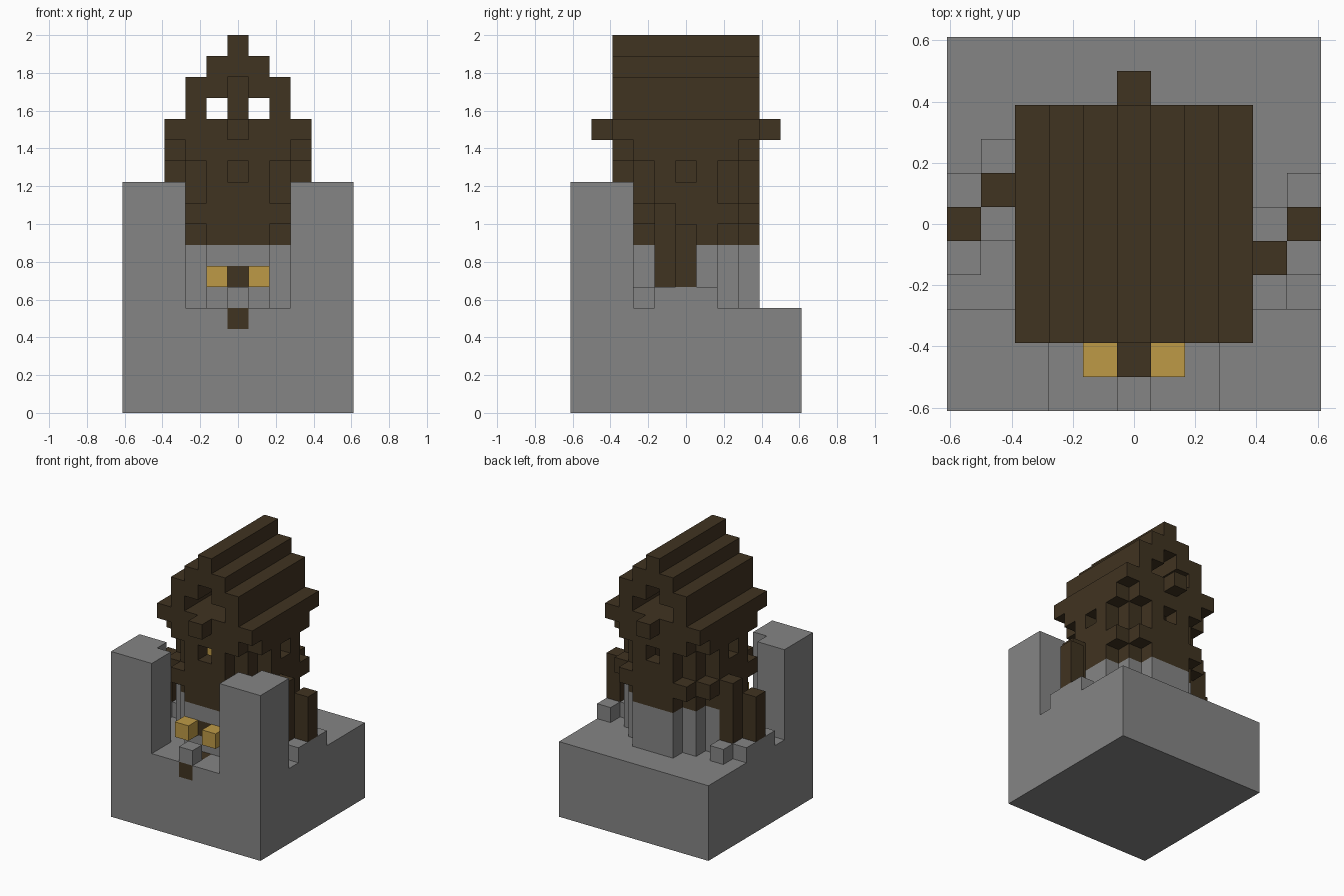
import bpy
import bmesh
from itertools import product
from mathutils import Vector

cube = bpy.data.objects.get("Cube")
if cube:
    bpy.data.objects.remove(cube, do_unlink=True)

UNIT = 1 / 9  # edge of one block


def material(name, colour):
    m = bpy.data.materials.new(name)
    m.use_nodes = True
    m.diffuse_color = (*colour, 1)
    bsdf = next(n for n in m.node_tree.nodes if n.type == 'BSDF_PRINCIPLED')
    bsdf.inputs["Base Color"].default_value = (*colour, 1)
    bsdf.inputs["Roughness"].default_value = 0.9
    return m


STONE = material("grey stone", (0.235, 0.235, 0.235))
WOOD = material("dark brown wood", (0.051, 0.033, 0.015))
GLOW = material("amber lantern", (0.515, 0.323, 0.061))


def box(x0, x1, y0, y1, z0, z1):
    """Block cells in an inclusive range."""
    return set(product(range(x0, x1 + 1), range(y0, y1 + 1), range(z0, z1 + 1)))


def column(x, y, z0, z1):
    return box(x, x, y, y, z0, z1)


def ring(z, reach):
    """One course of the seven-wide wall; reach sets how far the corners fill."""
    cells = set()
    for x, y, _ in box(-3, 3, -3, 3, z, z):
        a, b = abs(x), abs(y)
        if (max(a, b) == 3 and min(a, b) <= reach) or (reach == 1 and a == b == 2):
            cells.add((x, y, z))
    return cells


parts = {}

# Ground block with a sunken wooden path at the front
path = box(0, 0, -5, -4, 4, 4)
parts["path"] = (path, WOOD)
parts["ground"] = (box(-5, 5, -5, 5, 0, 4) - path, STONE)
parts["front_step"] = (column(0, -5, 5, 5), STONE)

# Front corner pillars, inner corner cut away
for s, side in ((1, "left"), (-1, "right")):
    a, b = sorted((3 * s, 5 * s))
    pillar = box(a, b, -5, -3, 5, 10) - column(3 * s, -3, 5, 10)
    parts[side + "_pillar"] = (pillar, STONE)

# Side buttresses, repeated by half a turn
for s, side in ((1, "left"), (-1, "right")):
    footing = set()
    for y in (-1, 0, 1):
        footing |= column(5 * s, y * s, 5, 5)
    for y in (-2, -1, 0):
        footing |= column(4 * s, y * s, 5, 5)
    parts[side + "_footing"] = (footing, STONE)
    posts = column(5 * s, 0, 6, 8) | column(4 * s, -s, 6, 9)
    parts[side + "_posts"] = (posts, WOOD)

# Stone lower wall with a small wooden door
door = column(0, -3, 6, 6)
lower = set().union(*(ring(z, 1) for z in range(5, 8))) - door
parts["door"] = (door, WOOD)
parts["lower_wall"] = (lower, STONE)

# Wooden upper wall: belt course, window openings, flared top
upper = set()
for z in range(8, 13):
    upper |= ring(z, 1)
    if z in (9, 12):
        upper |= ring(z, 2)
for x, y in ((0, 3), (0, -3), (3, 0), (-3, 0)):
    upper.discard((x, y, 11))
parts["upper_wall"] = (upper, WOOD)

# Attic floor, projecting beam ends and centre post
parts["attic_floor"] = (box(-3, 3, -3, 3, 13, 13), WOOD)
parts["beam_ends"] = (column(0, -4, 13, 13) | column(0, 4, 13, 13), WOOD)
parts["centre_post"] = (column(0, 0, 5, 12) | column(0, 0, 14, 15), WOOD)

# Stepped roof with open gables
roof = box(-2, -2, -3, 3, 14, 15) | box(2, 2, -3, 3, 14, 15)
roof |= box(-1, -1, -3, 3, 15, 15) | box(1, 1, -3, 3, 15, 15)
roof |= box(-1, 1, -3, 3, 16, 16) | box(0, 0, -3, 3, 17, 17)
parts["roof"] = (roof, WOOD)

# Lanterns beside the door and one inside
parts["door_lanterns"] = (column(-1, -4, 6, 6) | column(1, -4, 6, 6), GLOW)
parts["inside_lantern"] = (column(-1, -1, 10, 10), GLOW)

solid = set().union(*(cells for cells, _ in parts.values()))


def build(name, cells, mat):
    """Make one mesh from the exposed sides of the cells."""
    bm = bmesh.new()
    for cell in sorted(cells):
        centre = Vector(cell) + Vector((0, 0, 0.5))
        for axis, sign in product(range(3), (-1, 1)):
            n = Vector((0, 0, 0))
            n[axis] = sign
            if tuple(int(c) for c in Vector(cell) + n) in solid:
                continue
            u = Vector((0, 0, 0))
            u[(axis + 1) % 3] = 0.5
            v = n.cross(u)
            mid = centre + n / 2
            corners = (mid - u - v, mid + u - v, mid + u + v, mid - u + v)
            bm.faces.new([bm.verts.new(c * UNIT) for c in corners])
    bmesh.ops.remove_doubles(bm, verts=bm.verts, dist=UNIT / 100)
    mesh = bpy.data.meshes.new(name)
    bm.to_mesh(mesh)
    bm.free()
    mesh.materials.append(mat)
    bpy.context.collection.objects.link(bpy.data.objects.new(name, mesh))


for part, (cells, mat) in parts.items():
    build(part, cells, mat)
